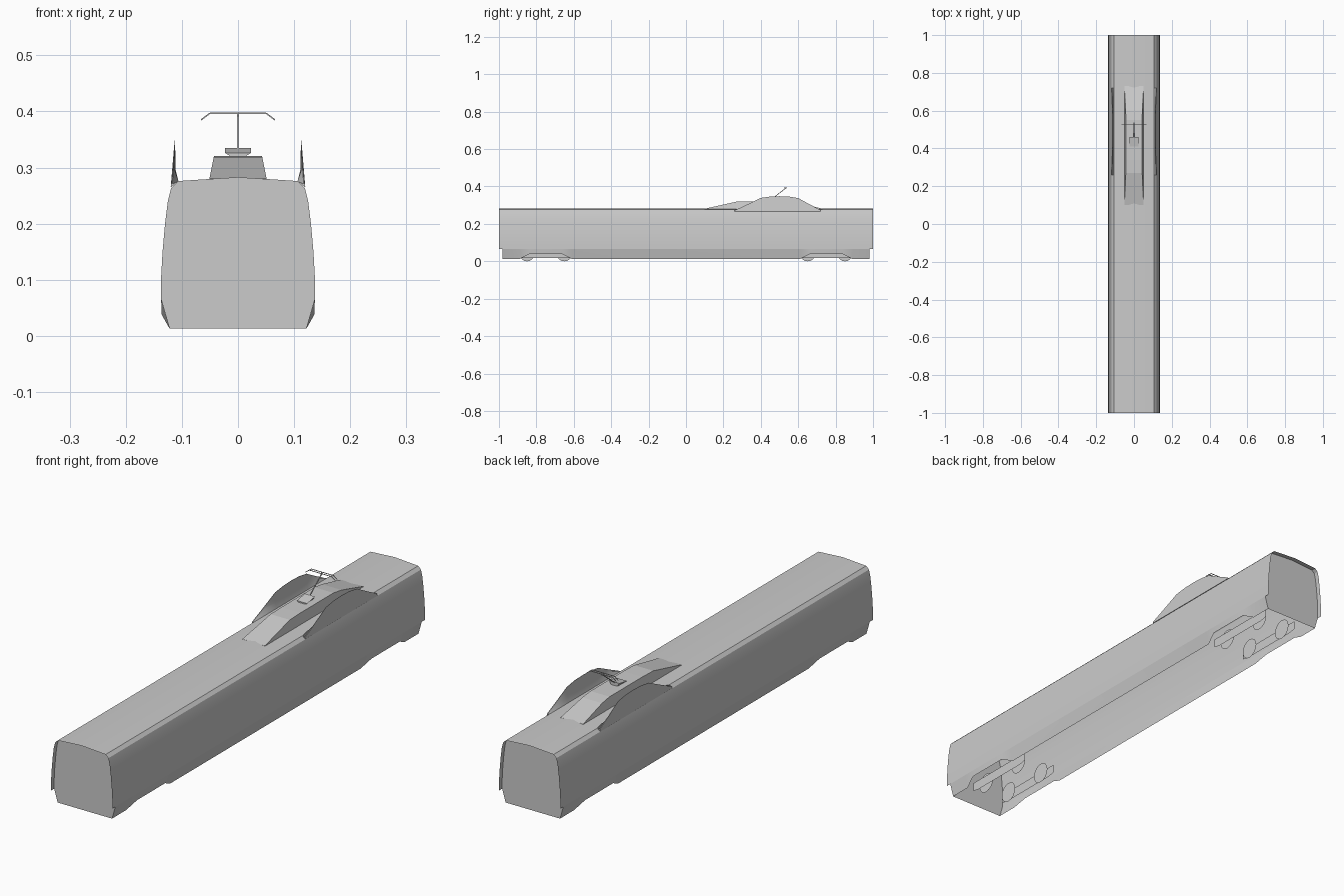
import bpy, bmesh, math
from mathutils import Vector

if "Cube" in bpy.data.objects:
    bpy.data.objects.remove(bpy.data.objects["Cube"])


def make(name, verts, faces, smooth=None):
    me = bpy.data.meshes.new(name)
    bm = bmesh.new()
    vs = [bm.verts.new(v) for v in verts]
    for f in faces:
        bm.faces.new([vs[i] for i in f])
    bmesh.ops.recalc_face_normals(bm, faces=bm.faces)
    # keep open sheets facing outward
    mid = sum((v.co for v in bm.verts), Vector()) / len(bm.verts)
    if sum(f.normal.dot(f.calc_center_median() - mid) * f.calc_area() for f in bm.faces) < 0:
        bmesh.ops.reverse_faces(bm, faces=bm.faces)
    bm.to_mesh(me)
    bm.free()
    ob = bpy.data.objects.new(name, me)
    bpy.context.collection.objects.link(ob)
    if smooth:
        bpy.ops.object.select_all(action='DESELECT')
        ob.select_set(True)
        bpy.context.view_layer.objects.active = ob
        bpy.ops.object.shade_smooth_by_angle(angle=math.radians(smooth))
    return ob


def loft(name, rings, closed=False, caps=False, smooth=None):
    n = len(rings[0])
    verts = [p for r in rings for p in r]
    faces = []
    for i in range(len(rings) - 1):
        for j in range(n if closed else n - 1):
            k = (j + 1) % n
            faces.append((i * n + j, i * n + k, (i + 1) * n + k, (i + 1) * n + j))
    if caps:
        faces += [tuple(range(n)), tuple(range((len(rings) - 1) * n, len(rings) * n))]
    return make(name, verts, faces, smooth)


def bar(name, a, b, w):
    # thin square rod
    a, b = Vector(a), Vector(b)
    d = (b - a).normalized()
    u = d.orthogonal().normalized() * w
    v = d.cross(u)
    return loft(name, [[p + u, p + v, p - u, p - v] for p in (a, b)], True, True)


# body shell: open at the bottom, projecting past the end walls
half = [(.137, .065), (.137, .105), (.1345, .15), (.130, .2), (.125, .24),
        (.119, .264), (.107, .276)]
section = half + [(0, .283)] + [(-x, z) for x, z in reversed(half)]
loft("body_shell", [[(x, y, z) for x, z in section] for y in (-1, 1)], smooth=30)

# recessed end walls
wall = [(.122, .013)] + section + [(-.122, .013)]
for name, y in (("front_wall", -.98), ("rear_wall", .98)):
    make(name, [(x, y, z) for x, z in wall], [tuple(range(len(wall)))])

# side skirts, raised and flared around the bogies
low, up = (.122, .013), (.136, .038)
stations = [(-.98, low), (-.89, low), (-.84, up), (-.66, up), (-.61, low),
            (.61, low), (.66, up), (.84, up), (.89, low), (.98, low)]
for side, s in (("right", 1), ("left", -1)):
    sk = loft("skirt_" + side, [[(s * .137, y, .065), (s * b[0], y, b[1])] for y, b in stations],
              smooth=30)
    if sk.data.polygons[4].normal.x * s < 0:
        sk.data.flip_normals()

# bogie frames and wheels as flat plates
for end, cy in (("front", -.75), ("rear", .75)):
    for side, s in (("right", 1), ("left", -1)):
        prof = [(-.16, .025), (-.13, .019), (.13, .019), (.16, .025), (.16, .06), (-.16, .06)]
        make(f"bogie_frame_{end}_{side}", [(s * .075, cy + y, z) for y, z in prof], [range(6)])
        for i, dy in enumerate((-.1, .1)):
            ring = [(s * .058, cy + dy + .042 * math.sin(t * math.pi / 8),
                     .042 - .042 * math.cos(t * math.pi / 8)) for t in range(16)]
            make(f"wheel_{end}_{side}_{i}", ring, [range(16)])

# curved roof side fairings
crest = [(.26, .272), (.33, .305), (.40, .339), (.45, .346), (.50, .348), (.55, .346),
         (.60, .338), (.66, .305), (.72, .274)]
for side, s in (("right", 1), ("left", -1)):
    rings = []
    for y, h in crest:
        t = (h - .27) / .078
        rings.append([(s * .120, y, .265), (s * (.119 - .006 * t), y, h),
                      (s * (.117 - .005 * t), y, h),
                      (s * (.1145 - .003 * t), y, min(h, .297)), (s * .106, y, .2755)])
    loft("roof_side_fairing_" + side, rings, True, True, smooth=30)

# central ramped roof fairing
ramp = [(.10, .281), (.27, .319), (.34, .321), (.55, .321), (.60, .314), (.73, .281)]
loft("roof_center_fairing",
     [[(-.051, y, .279), (-.051 + (h - .28) * .2, y, h), (.051 - (h - .28) * .2, y, h), (.051, y, .279)]
      for y, h in ramp], True, True)

# pantograph base wedge, arm, collector head with drooping horns
loft("pantograph_base",
     [[(-.013, y, .32), (.013, y, .32), (.023, y, z), (-.023, y, z)]
      for y, z in ((.41, .326), (.46, .335))], True, True)
bar("pantograph_arm", (0, .455, .33), (0, .533, .391), .0022)
for i, y in enumerate((.528, .540)):
    bar(f"collector_bar_{i}", (-.05, y, .397), (.05, y, .397), .0015)
    for s in (-1, 1):
        bar(f"collector_horn_{i}_{s}", (s * .05, y, .397), (s * .066, y, .385), .0015)
bar("collector_link", (0, .534, .39), (0, .534, .397), .003)
